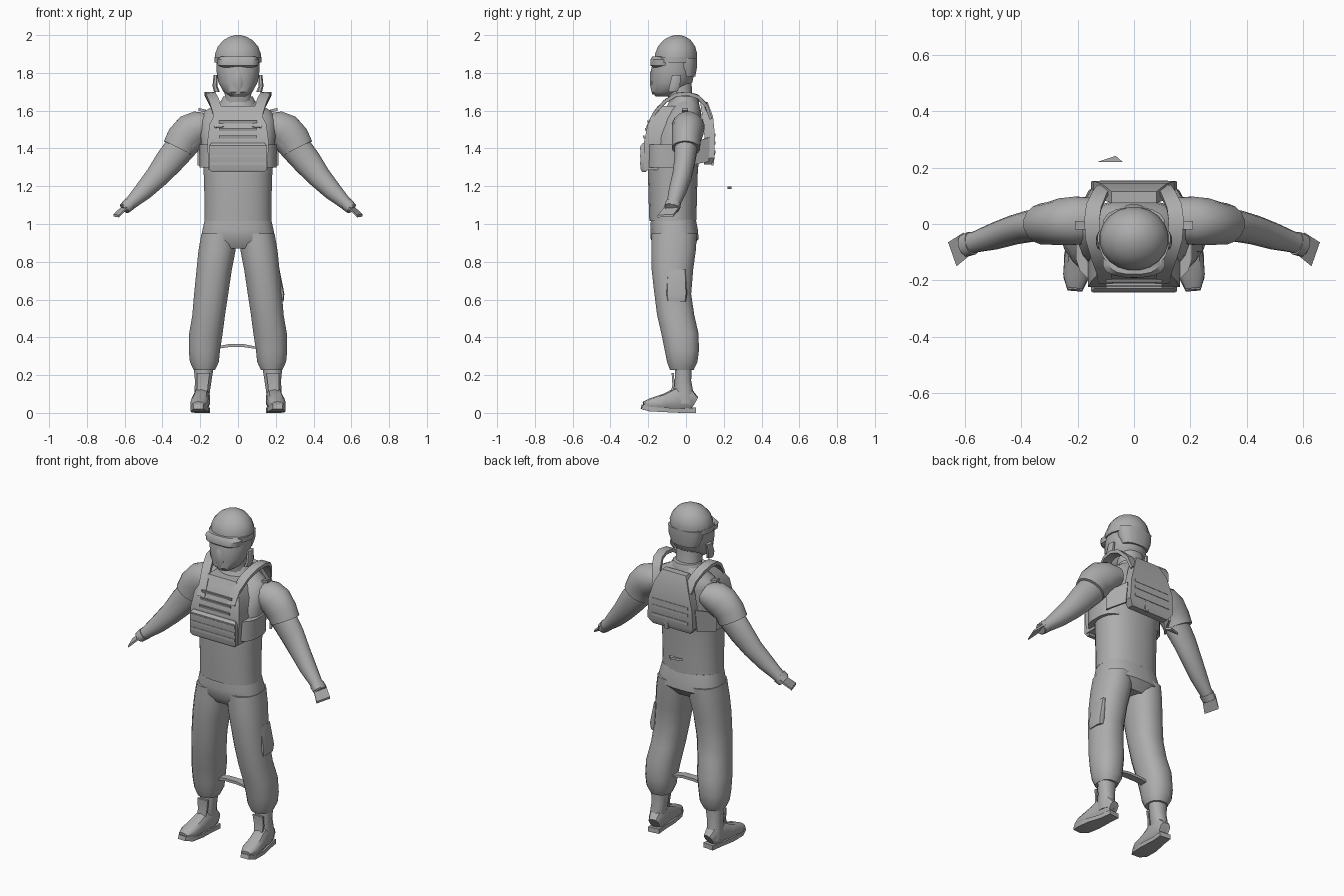
import bpy, bmesh, math
from mathutils import Vector

gray = bpy.data.materials.new("plain gray")
gray.diffuse_color = (0.42, 0.42, 0.42, 1)
X, Y, Z = Vector((1, 0, 0)), Vector((0, 1, 0)), Vector((0, 0, 1))


def finish(name, bm, angle=40):
    bmesh.ops.recalc_face_normals(bm, faces=bm.faces)
    me = bpy.data.meshes.new(name)
    bm.to_mesh(me)
    bm.free()
    me.materials.append(gray)
    ob = bpy.data.objects.new(name, me)
    bpy.context.collection.objects.link(ob)
    bpy.ops.object.select_all(action='DESELECT')
    ob.select_set(True)
    bpy.context.view_layer.objects.active = ob
    bpy.ops.object.shade_smooth_by_angle(angle=math.radians(angle))
    return ob


def loft(name, secs, n=16, p=2.3, along=None, side=1, box=False, cap=True):
    """Skin rings (x, y, z, half width, half depth). Rings are level,
    or turned along the path with width axis `along` when it is given."""
    pts = [Vector((s[0] * side, s[1], s[2])) for s in secs]
    bm = bmesh.new()
    rings = []
    for i, s in enumerate(secs):
        u, v = X, Y
        if along:
            t = (pts[min(i + 1, len(pts) - 1)] - pts[max(i - 1, 0)]).normalized()
            u = (along - t * along.dot(t)).normalized()
            v = t.cross(u)
        ring = []
        for k in range(4 if box else n):
            a = math.tau * (k + 0.5) / (4 if box else n)
            c, d = math.cos(a), math.sin(a)
            e = 0.001 if box else 2 / p
            c, d = math.copysign(abs(c) ** e, c), math.copysign(abs(d) ** e, d)
            ring.append(bm.verts.new(pts[i] + u * c * s[3] + v * d * s[4]))
        rings.append(ring)
    for r, q in zip(rings, rings[1:]):
        for k in range(len(r)):
            j = (k + 1) % len(r)
            bm.faces.new((r[k], r[j], q[j], q[k]))
    if cap:
        bm.faces.new(rings[0])
        bm.faces.new(rings[-1])
    return finish(name, bm)


def prism(name, outline, thick):
    """Closed outline of points, extruded by the vector thick."""
    bm = bmesh.new()
    f = bm.faces.new([bm.verts.new(p) for p in outline])
    g = bmesh.ops.extrude_face_region(bm, geom=[f])["geom"]
    bmesh.ops.translate(bm, vec=thick, verts=[v for v in g if isinstance(v, bmesh.types.BMVert)])
    return finish(name, bm, 30)


# --- shirt, neck and collar
loft("shirt", [(0, -.07, 1.015, .18, .125), (0, -.07, 1.1, .178, .128), (0, -.07, 1.25, .182, .132),
               (0, -.065, 1.36, .19, .135), (0, -.045, 1.47, .20, .125), (0, -.02, 1.55, .20, .105),
               (0, -.005, 1.60, .175, .085), (0, 0, 1.635, .11, .07), (0, 0, 1.66, .08, .06)], n=24)
loft("neck", [(0, -.01, 1.58, .085, .07), (0, -.03, 1.66, .07, .065), (0, -.04, 1.76, .075, .07)])
loft("collar", [(0, -.02, 1.61, .105, .09), (0, -.01, 1.65, .092, .08), (0, -.01, 1.675, .08, .07)], p=2)

# --- head, helmet and goggles
loft("head", [(0, -.115, 1.675, .04, .045), (0, -.105, 1.70, .078, .078), (0, -.075, 1.75, .105, .11),
              (0, -.07, 1.81, .115, .118), (0, -.06, 1.88, .115, .11)], n=20, p=2.1)
loft("face_mask_ridge", [(0, -.165, 1.685, .015, .015), (0, -.175, 1.74, .03, .018),
                         (0, -.175, 1.80, .025, .017), (0, -.17, 1.83, .012, .01)], n=8, p=2)
loft("helmet", [(0, -.055, 1.855, .122, .112), (0, -.052, 1.90, .123, .113), (0, -.05, 1.94, .108, .1),
                (0, -.047, 1.975, .076, .072), (0, -.045, 1.993, .042, .04), (0, -.045, 2, .012, .012)], n=20, p=2)
loft("helmet_rear", [(0, .005, 1.78, .085, .045), (0, .003, 1.83, .105, .056), (0, .0, 1.88, .11, .06)])
loft("goggles", [(0, -.128, 1.825, .075, .045), (0, -.13, 1.84, .108, .06), (0, -.13, 1.87, .112, .06),
                 (0, -.128, 1.888, .09, .05)], p=2.8)
loft("goggle_strap", [(0, -.06, 1.855, .125, .12), (0, -.06, 1.885, .126, .12)], n=20, p=2)

# --- trouser waist and seat
loft("trouser_waist", [(0, -.065, .87, .13, .09), (0, -.06, .92, .197, .128),
                       (0, -.063, .97, .19, .127), (0, -.067, 1.025, .177, .12)], n=20, p=2.5)

for side, tag in ((1, "left"), (-1, "right")):
    # trouser leg gathered above the boot
    loft(tag + "_trouser_leg",
         [(.10, -.062, .95, .095, .122), (.111, -.066, .86, .1, .12), (.126, -.072, .76, .095, .112),
          (.142, -.07, .63, .092, .099), (.155, -.055, .52, .088, .1), (.17, -.032, .42, .09, .1),
          (.178, -.022, .33, .084, .092), (.178, -.02, .27, .078, .082), (.178, -.022, .228, .058, .064)],
         side=side)
    # boot shaft, foot and sole
    loft(tag + "_boot_shaft", [(.182, -.015, .235, .054, .045), (.184, -.016, .17, .045, .045),
                               (.19, -.012, .11, .042, .052), (.192, -.008, .05, .04, .052)], n=12, side=side)
    loft(tag + "_boot_foot", [(.182, .045, .055, .03, .035), (.186, .02, .07, .04, .055),
                              (.192, -.05, .075, .042, .06), (.2, -.11, .058, .047, .044),
                              (.206, -.18, .046, .047, .034), (.21, -.225, .04, .03, .02)],
         n=10, along=X, side=side, p=2.8)
    loft(tag + "_boot_sole", [(.182, .05, .014, .034, .014), (.19, -.02, .012, .036, .012),
                              (.2, -.11, .016, .048, .012), (.206, -.19, .02, .045, .012),
                              (.21, -.235, .032, .026, .012)], along=X, side=side, box=True)
    # boot tongue flap
    loft(tag + "_boot_tongue", [(.188, -.075, .10, .026, .006), (.188, -.066, .15, .03, .006),
                                (.184, -.07, .21, .034, .006)], box=True, side=side)
    # arm and short sleeve
    loft(tag + "_arm", [(.22, .0, 1.50, .07, .08), (.30, -.0, 1.41, .063, .082), (.37, -.008, 1.325, .056, .075),
                        (.43, -.022, 1.25, .052, .062), (.50, -.045, 1.175, .047, .05), (.56, -.063, 1.118, .038, .036),
                        (.605, -.075, 1.08, .037, .03)], along=Y, side=side, n=14, p=2)
    loft(tag + "_sleeve", [(.15, .015, 1.53, .08, .06), (.2, .012, 1.515, .087, .088), (.25, .008, 1.49, .085, .097),
                           (.29, .002, 1.45, .077, .092), (.315, 0, 1.40, .075, .088)], along=Y, side=side, n=16, p=2)
    # glove cuff and flat hand
    loft(tag + "_glove_cuff", [(.575, -.068, 1.105, .042, .036), (.6, -.076, 1.083, .041, .032)],
         along=Y, side=side, n=12)
    prism(tag + "_hand", [(side * x, y, z) for x, y, z in
          ((.575, -.105, 1.09), (.605, -.03, 1.09), (.66, -.065, 1.04), (.63, -.15, 1.035))], (0, 0, .012))
    # ribbon strap over the shoulder
    loft(tag + "_shoulder_strap",
         [(.10, -.205, 1.51, .025, .008), (.108, -.165, 1.59, .026, .008), (.127, -.11, 1.65, .027, .009),
          (.145, -.05, 1.685, .027, .01), (.15, .01, 1.69, .027, .01), (.143, .06, 1.675, .027, .01),
          (.122, .105, 1.63, .026, .009), (.105, .13, 1.56, .026, .008)], along=X, side=side, box=True)
    # vest side wing running to the back panel
    prism(tag + "_vest_wing", [(side * x, y, z) for x, y, z in
          ((.15, .115, 1.33), (.205, .01, 1.31), (.205, .01, 1.42), (.14, .12, 1.46))], (side * .01, .006, 0))
    # headset cup beside the jaw
    loft(tag + "_headset", [(.112, -.07, 1.70, .016, .025), (.122, -.06, 1.73, .014, .03),
                            (.118, -.05, 1.79, .012, .025)], n=8, side=side)
    # small chest loop at the armpit
    prism(tag + "_arm_loop", [(side * .17, -.02, 1.59), (side * .21, -.02, 1.60),
                              (side * .21, .01, 1.60), (side * .17, .01, 1.59)], (0, 0, .015))

# --- vest: waist band, front panel, pouch rows and back panel
loft("vest_band", [(0, -.085, 1.30, .205, .135), (0, -.085, 1.42, .208, .135)], n=20, p=3)
loft("vest_front", [(0, -.145, 1.285, .155, .078), (0, -.145, 1.43, .163, .078), (0, -.125, 1.53, .15, .077),
                    (0, -.105, 1.585, .122, .066), (0, -.10, 1.625, .095, .05)], box=True)
loft("front_pouch", [(0, -.222, 1.275, .14, .010), (0, -.22, 1.29, .152, .02), (0, -.22, 1.415, .152, .02),
                     (0, -.215, 1.43, .14, .012)], box=True)
for i, z in enumerate((1.32, 1.36, 1.40)):
    loft("pouch_web_%d" % i, [(0, -.2405, z - .008, .148, .002), (0, -.2405, z + .008, .148, .002)], box=True)
for i, (z, y) in enumerate(((1.46, -.221), (1.50, -.21), (1.54, -.198))):
    loft("chest_web_%d" % i, [(0, y, z - .008, .1, .004), (0, y - .004, z + .008, .1, .004)], box=True)
loft("vest_back", [(0, .115, 1.315, .125, .02), (0, .125, 1.35, .152, .026), (0, .125, 1.47, .145, .028),
                   (0, .115, 1.57, .115, .028), (0, .095, 1.645, .08, .02)], box=True)
for i, z in enumerate((1.38, 1.43, 1.47)):
    loft("back_web_%d" % i, [(0, .152, z - .008, .12, .003), (0, .152, z + .008, .12, .003)], box=True)
loft("back_tab", [(.03, .14, 1.31, .012, .006), (.03, .146, 1.38, .014, .008)], box=True)

# --- cargo pocket on one thigh
loft("cargo_pocket", [(.222, -.05, .59, .02, .05), (.226, -.05, .63, .02, .055),
                      (.205, -.05, .76, .015, .05)], n=10, p=4)
# --- strap between the knees and loose tag behind the waist
loft("knee_strap", [(-.115, -.03, .345, .022, .006), (-.05, -.03, .356, .022, .008),
                    (.03, -.03, .356, .022, .008), (.095, -.03, .345, .022, .006)], along=Y, box=True)
prism("loose_tag", [(-.13, .22, 1.185), (-.04, .22, 1.185), (-.065, .242, 1.185)], (0, 0, .014))
